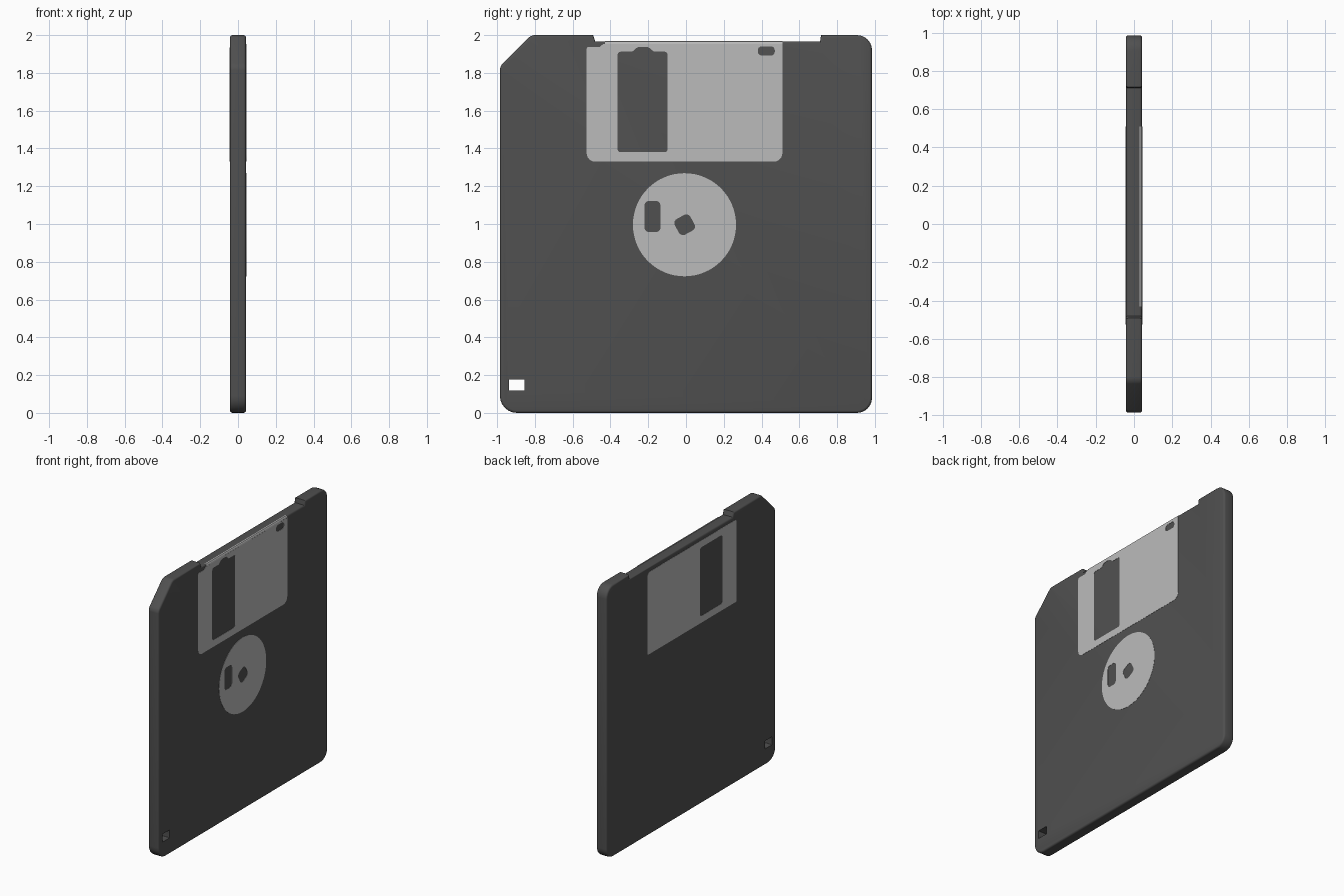
import bpy, bmesh, math
from mathutils import Matrix, Vector

if "Cube" in bpy.data.objects:
    bpy.data.objects.remove(bpy.data.objects["Cube"])

HALF = 0.0425          # half thickness of the case
NOTCH = 1.966          # height of the recessed top edge
AXES = Matrix(((0, 0, 1, 0), (1, 0, 0, 0), (0, 1, 0, 0), (0, 0, 0, 1)))  # drawing plane -> y,z


def material(name, v):
    m = bpy.data.materials.new(name)
    m.diffuse_color = (v, v, v, 1)
    m.use_nodes = True
    m.node_tree.nodes["Principled BSDF"].inputs["Base Color"].default_value = m.diffuse_color
    return m


dark = material("dark plastic", 0.08)
metal = material("light metal", 0.50)


def rounded(corners, seg=6):
    """Polygon of (y, z, radius) with rounded corners."""
    pts, n = [], len(corners)
    for i, (y, z, r) in enumerate(corners):
        p = Vector((y, z))
        if r == 0:
            pts.append(p)
            continue
        a = p + (Vector(corners[i - 1][:2]) - p).normalized() * r
        b = p + (Vector(corners[(i + 1) % n][:2]) - p).normalized() * r
        for k in range(seg + 1):
            t = k / seg
            wa, wp, wb = (1 - t) ** 2, 1.414 * t * (1 - t), t * t
            pts.append((a * wa + p * wp + b * wb) / (wa + wp + wb))
    return pts


def rect(y0, y1, z0, z1, r):
    return rounded([(y0, z0, r), (y1, z0, r), (y1, z1, r), (y0, z1, r)])


def circle(y, z, r, n):
    return [Vector((y + r * math.cos(2 * math.pi * k / n), z + r * math.sin(2 * math.pi * k / n)))
            for k in range(n)]


def add_object(name, mesh, mat):
    o = bpy.data.objects.new(name, mesh)
    bpy.context.collection.objects.link(o)
    mesh.materials.clear()
    mesh.materials.append(mat)
    return o


def plate(name, outlines, x, mat, half=0.0014):
    """Thin flat plate; the first outline is the rim, the others are holes."""
    cu = bpy.data.curves.new(name, 'CURVE')
    cu.dimensions, cu.fill_mode, cu.extrude = '2D', 'BOTH', half
    for pts in outlines:
        s = cu.splines.new('POLY')
        s.points.add(len(pts) - 1)
        for q, p in zip(s.points, pts):
            q.co = (p.x, p.y, 0, 1)
        s.use_cyclic_u = True
    tmp = bpy.data.objects.new("temp", cu)
    bpy.context.collection.objects.link(tmp)
    dg = bpy.context.evaluated_depsgraph_get()
    me = bpy.data.meshes.new_from_object(tmp.evaluated_get(dg))
    bpy.data.objects.remove(tmp)
    me.transform(Matrix.Translation((x, 0, 0)) @ AXES)
    me.name = name
    return add_object(name, me, mat)


def prism(name, pts3, step, mat, bevel=0):
    """Extrude a polygon along a vector, optionally rounding both rims."""
    bm = bmesh.new()
    f = bm.faces.new([bm.verts.new(p) for p in pts3])
    new = bmesh.ops.extrude_face_region(bm, geom=[f], use_keep_orig=True)
    bmesh.ops.translate(bm, vec=step, verts=[g for g in new['geom'] if isinstance(g, bmesh.types.BMVert)])
    bmesh.ops.recalc_face_normals(bm, faces=bm.faces)
    if bevel:
        rim = [e for e in bm.edges if abs(e.verts[0].co.x - e.verts[1].co.x) < 1e-5]
        bmesh.ops.bevel(bm, geom=rim, offset=bevel, segments=3, profile=0.5, affect='EDGES')
    me = bpy.data.meshes.new(name)
    bm.to_mesh(me)
    bm.free()
    return add_object(name, me, mat)


# Case: rounded square with one cut corner and a recessed top edge
outline = rounded([(-0.985, 0, 0.09), (0.985, 0, 0.08), (0.985, 2, 0.08),
                   (0.715, 2, 0), (0.71, NOTCH, 0), (-0.48, NOTCH, 0), (-0.492, 2, 0),
                   (-0.82, 2, 0.02), (-0.985, 1.835, 0.02)])
case = prism("case", [(-HALF, p.x, p.y) for p in outline], (2 * HALF, 0, 0), dark, 0.013)

# Write-protect hole right through the case
hole = rect(-0.938, -0.855, 0.118, 0.177, 0.004)
cutter = prism("hole_cutter", [(-0.2, p.x, p.y) for p in hole], (0.4, 0, 0), dark)
cutter.hide_render = True
mod = case.modifiers.new("hole", 'BOOLEAN')
mod.operation, mod.object, mod.solver = 'DIFFERENCE', cutter, 'EXACT'
bpy.context.view_layer.objects.active = case
case.select_set(True)
bpy.ops.object.modifier_apply(modifier=mod.name)
bpy.data.objects.remove(cutter)
bpy.ops.object.shade_smooth_by_angle(angle=math.radians(35))

# Front shutter with window, finger bump and small oval opening
front = rounded([(-0.526, 1.33, 0.045), (0.51, 1.33, 0.045), (0.51, 1.952, 0),
                 (-0.44, 1.952, 0), (-0.455, 1.938, 0), (-0.526, 1.938, 0.012)])
window = rounded([(-0.362, 1.38, 0.015), (-0.098, 1.38, 0.015), (-0.098, 1.912, 0.015),
                  (-0.17, 1.912, 0), (-0.2, 1.938, 0.01), (-0.255, 1.938, 0.01),
                  (-0.285, 1.912, 0), (-0.362, 1.912, 0.015)])
plate("front_shutter", [front, window, rect(0.38, 0.47, 1.892, 1.94, 0.02)], HALF, metal)

# Folded lip of the shutter over the top edge
lip = [(HALF + 0.0014, 1.95), (HALF - 0.001, 1.96), (HALF - 0.005, 1.967),
       (HALF - 0.013, 1.9685), (HALF - 0.013, 1.95)]
prism("shutter_lip", [(x, -0.43, z) for x, z in lip], (0, 0.94, 0), metal)

# Back shutter with window
back = rounded([(-0.526, 1.33, 0.012), (0.51, 1.33, 0.012), (0.51, 1.935, 0.03), (-0.526, 1.935, 0.02)])
plate("back_shutter", [back, rect(-0.362, -0.098, 1.38, 1.885, 0.02)], -HALF, metal)

# Round hub with drive slot and centre hole
c, s = math.cos(0.5), math.sin(0.5)
centre = rounded([(-0.007 + 0.047 * (a * c - b * s), 0.996 + 0.047 * (a * s + b * c), 0.025)
                  for a, b in ((-1, -1), (1, -1), (1, 1), (-1, 1))])
plate("hub", [circle(-0.008, 0.996, 0.273, 64), rect(-0.22, -0.135, 0.957, 1.122, 0.025), centre],
      HALF, metal)
